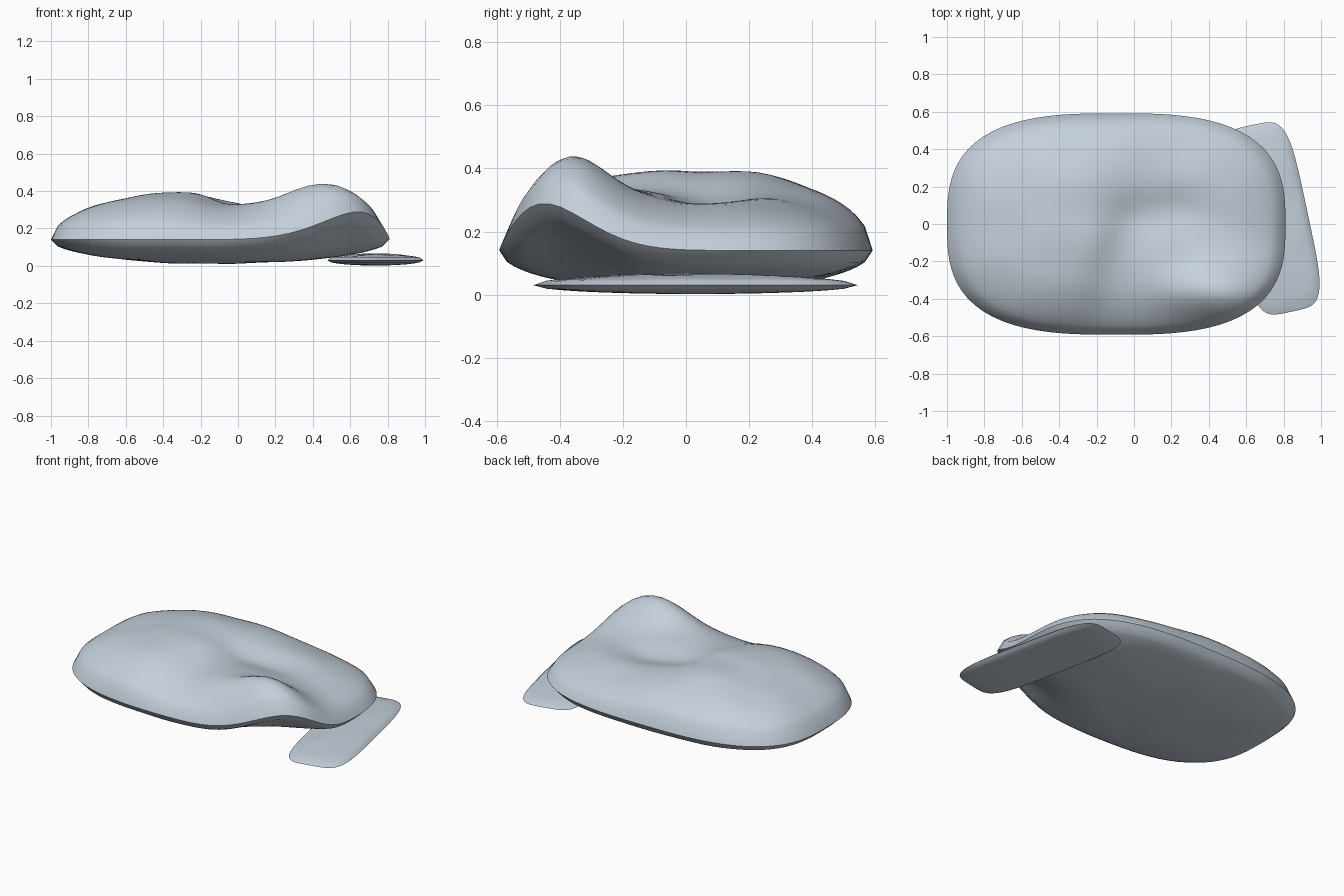
import bpy, bmesh, math
from mathutils import Vector, noise

if "Cube" in bpy.data.objects:
    bpy.data.objects.remove(bpy.data.objects["Cube"])

fabric = bpy.data.materials.new("pale blue grey")
fabric.diffuse_color = (0.56, 0.63, 0.71, 1)
fabric.use_nodes = True
fabric.node_tree.nodes["Principled BSDF"].inputs["Base Color"].default_value = fabric.diffuse_color


def gauss(v, centre, width):
    return math.exp(-((v - centre) / width) ** 2)


def cushion(name, centre, half, power, angle, height, segs=96, rings=24):
    """Two domed skins meeting at a sharp seam; height(x, y, dome, side) gives z."""
    bm = bmesh.new()

    def point(r, a, side):
        c, s = math.cos(a), math.sin(a)
        k = r / (abs(c) ** power + abs(s) ** power) ** (1 / power)
        u, v = half[0] * k * c, half[1] * k * s
        x = centre[0] + u * math.cos(angle) - v * math.sin(angle)
        y = centre[1] + u * math.sin(angle) + v * math.cos(angle)
        return bm.verts.new((x, y, height(x, y, math.sqrt(max(0, 1 - r * r)), side)))

    angles = [2 * math.pi * i / segs for i in range(segs)]
    seam = [point(1, a, 1) for a in angles]
    for side in (1, -1):
        outer = seam
        for j in range(rings - 1, 0, -1):
            inner = [point(j / rings, a, side) for a in angles]
            for i in range(segs):
                n = (i + 1) % segs
                bm.faces.new((outer[i], outer[n], inner[n], inner[i]))
            outer = inner
        tip = point(0, 0, side)
        for i in range(segs):
            bm.faces.new((outer[i], outer[(i + 1) % segs], tip))
    bmesh.ops.recalc_face_normals(bm, faces=bm.faces)
    mesh = bpy.data.meshes.new(name)
    bm.to_mesh(mesh)
    bm.free()
    mesh.materials.append(fabric)
    obj = bpy.data.objects.new(name, mesh)
    bpy.context.collection.objects.link(obj)
    bpy.ops.object.select_all(action='DESELECT')
    obj.select_set(True)
    bpy.context.view_layer.objects.active = obj
    bpy.ops.object.shade_smooth_by_angle(angle=math.radians(42))


# Large pillow: tall left side, sagging middle, pushed-up front right corner
def pillow_height(x, y, dome, side):
    wrinkle = noise.noise(Vector((x * 4, y * 4, side * 3))) * dome
    lift = 0.15 * gauss(x, 0.66, 0.35) * gauss(y, -0.46, 0.23)
    z = 0.14 + lift
    if side < 0:
        return z - 0.128 * dome + 0.008 * wrinkle
    step = 1 / (1 + math.exp((x + 0.12 - 0.3 * y) / 0.06))
    z += (0.20 + 0.07 * step) * dome
    z += 0.14 * dome * gauss(x, 0.46, 0.26) * gauss(y, -0.37, 0.15)
    z -= 0.055 * dome * gauss(x, 0.12, 0.3) * gauss(y, 0.06, 0.14)
    return z + 0.014 * wrinkle


cushion("pillow", (-0.095, 0), (0.905, 0.592), 2.9, 0, pillow_height)


# Thin flat pad tucked under the right end
def pad_height(x, y, dome, side):
    wrinkle = noise.noise(Vector((x * 6, y * 6, side))) * dome
    return 0.03 + (0.036 if side > 0 else -0.028) * dome + 0.004 * wrinkle * (side > 0)


cushion("flat_pad", (0.735, 0.03), (0.195, 0.51), 4.5, math.radians(12), pad_height, rings=12)
